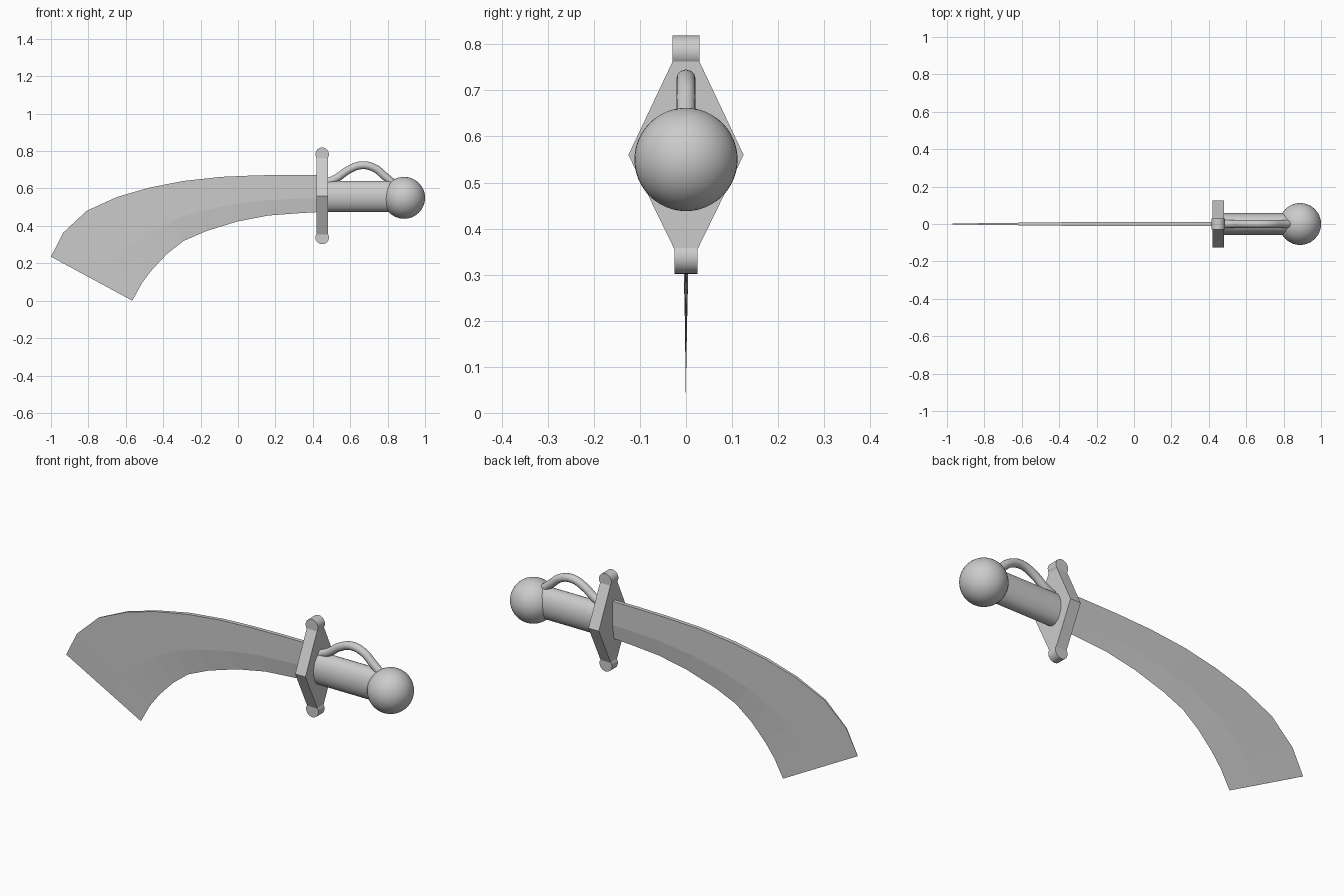
import bpy, bmesh, math
from mathutils import Matrix, Vector

cube = bpy.data.objects.get("Cube")
if cube:
    bpy.data.objects.remove(cube, do_unlink=True)

grey = bpy.data.materials.new("plain grey")
grey.use_nodes = True
colour = (0.6, 0.6, 0.6, 1)
grey.diffuse_color = colour
grey.node_tree.nodes["Principled BSDF"].inputs["Base Color"].default_value = colour


def finish(name, bm, smooth=False):
    bmesh.ops.recalc_face_normals(bm, faces=bm.faces)
    mesh = bpy.data.meshes.new(name)
    bm.to_mesh(mesh)
    bm.free()
    mesh.materials.append(grey)
    obj = bpy.data.objects.new(name, mesh)
    bpy.context.collection.objects.link(obj)
    if smooth:
        bpy.ops.object.select_all(action="DESELECT")
        obj.select_set(True)
        bpy.context.view_layer.objects.active = obj
        bpy.ops.object.shade_smooth_by_angle(angle=math.radians(40))
    return obj


def cylinder(name, centre, radius, depth, axis, squash=1):
    bm = bmesh.new()
    bmesh.ops.create_cone(bm, cap_ends=True, segments=32, radius1=radius, radius2=radius, depth=depth)
    turn = Matrix.Rotation(math.pi / 2, 4, axis)
    bm.transform(Matrix.Translation(centre) @ Matrix.Diagonal((1, squash, 1, 1)) @ turn)
    return finish(name, bm, True)


# Curved blade: flat back part, bevel below the ridge, thinning to the tip
spine = [(0.45, 0.673), (0.28, 0.673), (0.10, 0.67), (-0.09, 0.662), (-0.293, 0.64),
         (-0.475, 0.604), (-0.645, 0.555), (-0.81, 0.48), (-0.935, 0.363), (-1, 0.235)]
edge = [(0.45, 0.475), (0.315, 0.467), (0.16, 0.455), (-0.005, 0.423), (-0.17, 0.372),
        (-0.29, 0.32), (-0.38, 0.25), (-0.46, 0.165), (-0.513, 0.095), (-0.565, 0)]
bm = bmesh.new()
rings = []
for i, (s, e) in enumerate(zip(spine, edge)):
    half = 0.01 * min(1, (len(spine) - 1 - i) / 5) + 0.0004
    top, low = Vector((s[0], 0, s[1])), Vector((e[0], 0, e[1]))
    ridge = low.lerp(top, 0.38)
    side = Vector((0, half, 0))
    rings.append([bm.verts.new(p) for p in (top - side, ridge - side, low, ridge + side, top + side)])
for a, b in zip(rings, rings[1:]):
    for k in range(5):
        n = (k + 1) % 5
        bm.faces.new((a[k], a[n], b[n], b[k]))
bm.faces.new(rings[0])
bm.faces.new(rings[-1])
finish("blade", bm)

# Diamond crossguard with a rounded end above and below
bm = bmesh.new()
outline = [(-0.028, 0.765), (0.028, 0.765), (0.125, 0.56), (0.025, 0.355), (-0.025, 0.355), (-0.125, 0.56)]
face = bm.faces.new([bm.verts.new((0.42, y, z)) for y, z in outline])
grown = bmesh.ops.extrude_face_region(bm, geom=[face])["geom"]
bmesh.ops.translate(bm, vec=(0.06, 0, 0), verts=[v for v in grown if isinstance(v, bmesh.types.BMVert)])
finish("crossguard", bm)
cylinder("upper_guard_end", (0.45, 0, 0.783), 0.036, 0.058, "X")
cylinder("lower_guard_end", (0.45, 0, 0.338), 0.036, 0.05, "X")

# Oval grip and round pommel
cylinder("grip", (0.66, 0, 0.558), 0.083, 0.38, "Y", 0.7)
bm = bmesh.new()
bmesh.ops.create_uvsphere(bm, u_segments=40, v_segments=24, radius=0.112,
                          matrix=Matrix.Translation((0.888, 0, 0.55)))
finish("pommel", bm, True)

# Bowed finger loop above the grip
path = [(0.47, 0.63), (0.53, 0.657), (0.59, 0.699), (0.66, 0.724), (0.73, 0.709), (0.785, 0.665), (0.85, 0.61)]
curve = bpy.data.curves.new("finger_loop", "CURVE")
curve.dimensions = "3D"
curve.bevel_depth = 0.021
curve.bevel_resolution = 4
curve.resolution_u = 5
curve.use_fill_caps = True
spline = curve.splines.new("BEZIER")
spline.bezier_points.add(len(path) - 1)
for point, (x, z) in zip(spline.bezier_points, path):
    point.co = (x, 0, z)
    point.handle_left_type = point.handle_right_type = "AUTO"
curve.materials.append(grey)
loop = bpy.data.objects.new("finger_loop", curve)
bpy.context.collection.objects.link(loop)
